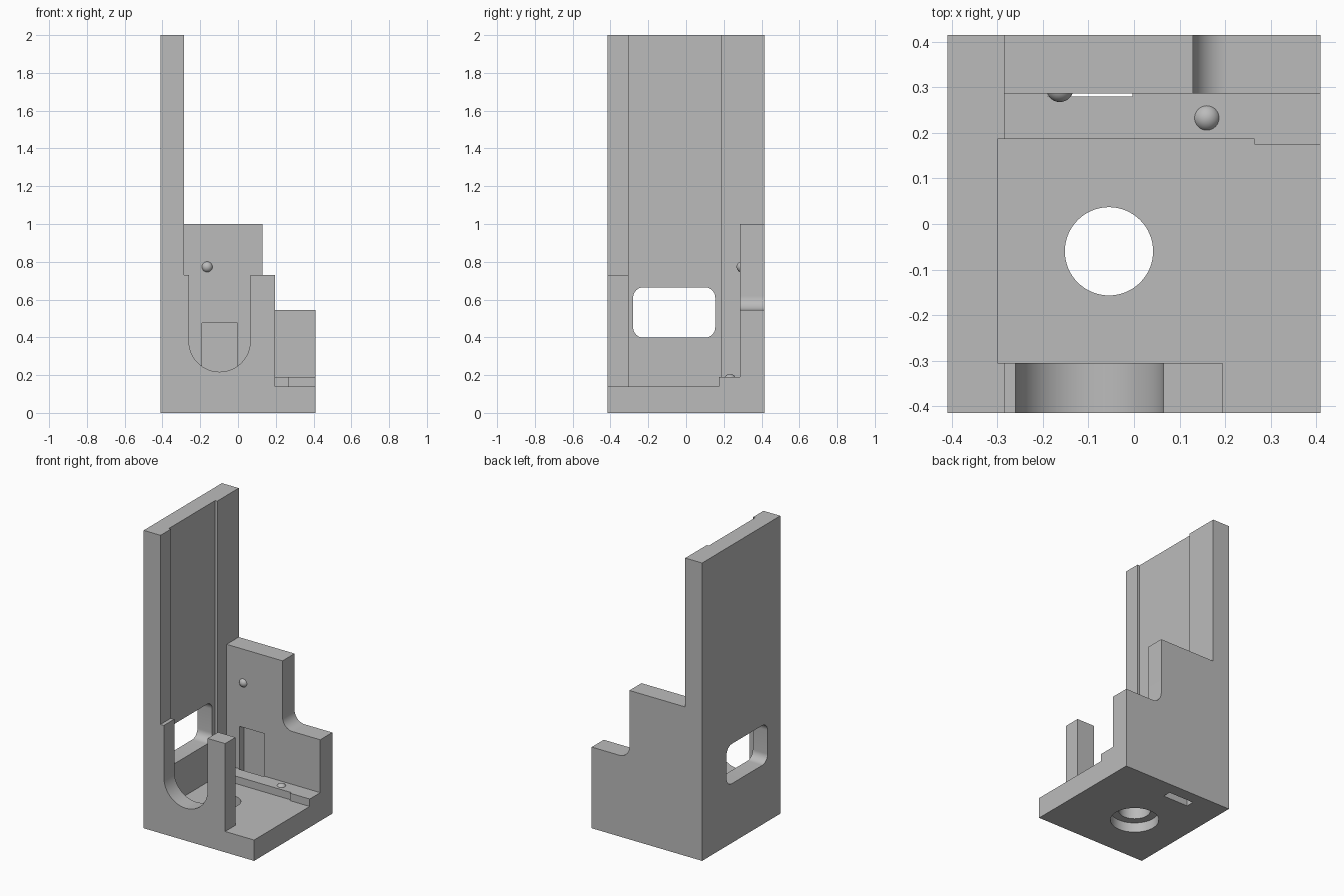
import bpy, bmesh, math
from mathutils import Vector

cube = bpy.data.objects.get("Cube")
if cube:
    bpy.data.objects.remove(cube, do_unlink=True)

grey = bpy.data.materials.new("plain grey")
grey.use_nodes = True
colour = (0.5, 0.5, 0.5, 1)
grey.diffuse_color = colour
grey.node_tree.nodes["Principled BSDF"].inputs["Base Color"].default_value = colour


def finish(name, bm):
    bmesh.ops.recalc_face_normals(bm, faces=bm.faces)
    mesh = bpy.data.meshes.new(name)
    bm.to_mesh(mesh)
    bm.free()
    mesh.materials.append(grey)
    ob = bpy.data.objects.new(name, mesh)
    bpy.context.collection.objects.link(ob)
    return ob


def prism(name, points, axis, lo, hi):
    """Extrude a flat outline along an axis from lo to hi."""
    place = {"x": lambda a, b, h: (h, a, b),
             "y": lambda a, b, h: (a, h, b),
             "z": lambda a, b, h: (a, b, h)}[axis]
    bm = bmesh.new()
    face = bm.faces.new([bm.verts.new(place(a, b, lo)) for a, b in points])
    new = bmesh.ops.extrude_face_region(bm, geom=[face])["geom"]
    bmesh.ops.translate(bm, verts=[v for v in new if isinstance(v, bmesh.types.BMVert)],
                        vec=Vector(place(0, 0, hi - lo)))
    return finish(name, bm)


def rect(a0, a1, b0, b1):
    return [(a0, b0), (a1, b0), (a1, b1), (a0, b1)]


def arc(ca, cb, r, start, end, steps):
    angles = [math.radians(start + (end - start) * i / steps) for i in range(steps + 1)]
    return [(ca + r * math.cos(t), cb + r * math.sin(t)) for t in angles]


def circle(ca, cb, r):
    return arc(ca, cb, r, 0, 360, 64)[:-1]


def rounded_rect(a0, a1, b0, b1, r):
    return (arc(a1 - r, b1 - r, r, 0, 90, 10) + arc(a0 + r, b1 - r, r, 90, 180, 10)
            + arc(a0 + r, b0 + r, r, 180, 270, 10) + arc(a1 - r, b0 + r, r, 270, 360, 10))


# Solid block that the bracket is carved from
body = prism("bracket_body", rect(-0.41, 0.41, -0.415, 0.415), "z", 0, 2)

# Floor pocket, open to the front beside the post, recessed into the tall wall
floor = [(-0.3, -0.305), (0.195, -0.305), (0.195, -1), (1, -1), (1, 0.175),
         (0.265, 0.175), (0.265, 0.187), (-0.3, 0.187)]
# Stepped top of the back wall with a filleted inner corner
back = ([(-0.285, 3), (-0.285, 1), (0.13, 1)]
        + arc(0.205, 0.62, 0.075, 180, 270, 12) + [(1, 0.545), (1, 3)])
# U-shaped opening in the front wall
u_cut = [(0.065, 2.5)] + arc(-0.0975, 0.38, 0.1625, 0, -180, 32) + [(-0.26, 2.5)]

cutters = [
    prism("floor_cut", floor, "z", 0.14, 3),
    prism("ledge_cut", rect(-0.285, 1, 0.1, 0.287), "z", 0.19, 3),
    prism("front_top_cut", rect(-0.285, 1, -1, -0.2), "z", 0.73, 3),
    prism("back_top_cut", back, "y", 0.2, 1),
    prism("u_cut", u_cut, "y", -1, -0.2),
    prism("window_cut", rounded_rect(-0.28, 0.155, 0.398, 0.665, 0.055), "x", -1, -0.2),
    prism("hole_cut", circle(-0.055, -0.06, 0.097), "z", -1, 1),
    prism("counterbore_cut", circle(-0.055, -0.06, 0.148), "z", -1, 0.065),
    prism("slot_cut", rect(-0.19, -0.003, 0.28, 0.335), "z", -1, 0.475),
]

bpy.context.view_layer.objects.active = body
for cutter in cutters:
    mod = body.modifiers.new(cutter.name, "BOOLEAN")
    mod.operation = "DIFFERENCE"
    mod.solver = "EXACT"
    mod.object = cutter
    bpy.ops.object.modifier_apply(modifier=mod.name)
    bpy.data.objects.remove(cutter, do_unlink=True)


# Small locating bumps on the back wall and the ledge
def bump(name, centre):
    bm = bmesh.new()
    bmesh.ops.create_uvsphere(bm, u_segments=32, v_segments=16, radius=0.03)
    bmesh.ops.translate(bm, verts=bm.verts, vec=centre)
    return finish(name, bm)


parts = [body,
         bump("wall_bump", (-0.163, 0.298, 0.773)),
         bump("ledge_bump", (0.16, 0.233, 0.177))]

bpy.ops.object.select_all(action="DESELECT")
for ob in parts:
    ob.select_set(True)
bpy.ops.object.shade_smooth_by_angle(angle=math.radians(30))
